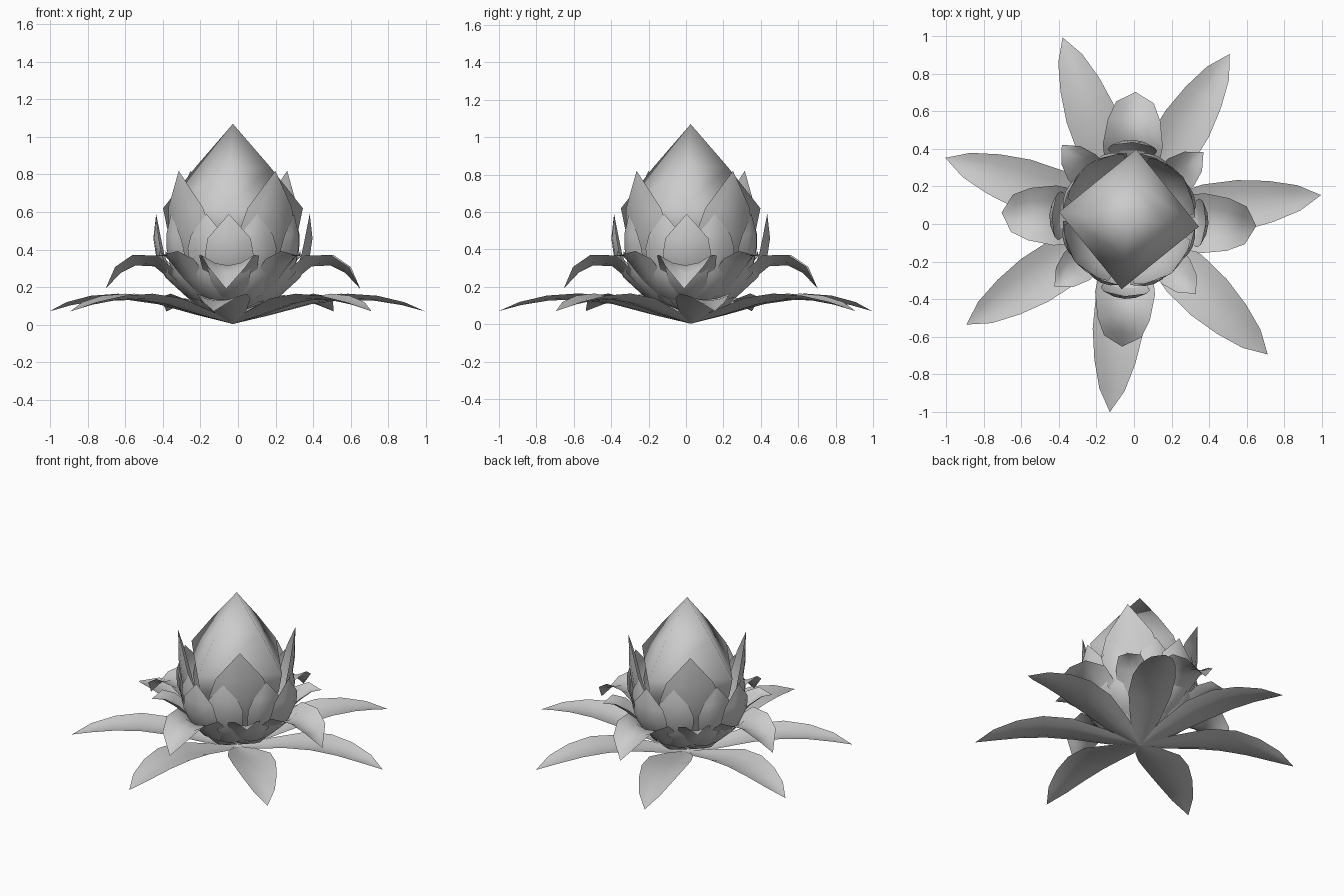
import bpy, bmesh, math
from mathutils import Vector, Matrix

if "Cube" in bpy.data.objects:
    bpy.data.objects.remove(bpy.data.objects["Cube"])

CENTRE = Vector((-0.027, 0.025, 0))


def finish(name, bm):
    me = bpy.data.meshes.new(name)
    bm.to_mesh(me)
    bm.free()
    for p in me.polygons:
        p.use_smooth = True
    ob = bpy.data.objects.new(name, me)
    ob.location = CENTRE
    bpy.context.collection.objects.link(ob)
    return ob


def petal_ring(name, count, start, profile, cup):
    """profile rows: radius, height, half width; last row is the tip."""
    bm = bmesh.new()
    for k in range(count):
        rot = Matrix.Rotation(math.radians(start + 360 * k / count), 4, 'Z')
        rows = []
        for i, (r, z, w) in enumerate(profile):
            a, b = profile[max(i - 1, 0)], profile[min(i + 1, len(profile) - 1)]
            t = Vector((b[0] - a[0], 0, b[1] - a[1])).normalized()
            n = Vector((-t.z, 0, t.x))          # upper / inner side
            mid = Vector((r, 0, z))
            if w == 0:
                rows.append([bm.verts.new(rot @ mid)])
                continue
            row = []
            for s in (-1, -0.5, 0, 0.5, 1):
                p = mid + Vector((0, s * w, 0)) + n * (cup * w * s * s)
                row.append(bm.verts.new(rot @ p))
            rows.append(row)
        for a, b in zip(rows, rows[1:]):
            for j in range(4):
                if len(b) == 1:
                    bm.faces.new((a[j], b[0], a[j + 1]))
                else:
                    bm.faces.new((a[j], b[j], b[j + 1], a[j + 1]))
    bmesh.ops.reverse_faces(bm, faces=bm.faces[:])
    return finish(name, bm)


# spreading outer petals
petal_ring("outer_petals", 7, 7.2, [
    (0.0, 0.003, 0.015), (0.2, 0.05, 0.09), (0.42, 0.108, 0.135), (0.6, 0.132, 0.135),
    (0.76, 0.127, 0.11), (0.91, 0.103, 0.068), (1.033, 0.07, 0)], 0.24)

# drooping second row
petal_ring("drooping_petals", 4, -3, [
    (0.03, 0.03, 0.03), (0.19, 0.09, 0.10), (0.31, 0.22, 0.14), (0.42, 0.31, 0.16),
    (0.52, 0.315, 0.14), (0.6, 0.275, 0.1), (0.68, 0.19, 0)], 0.4)

# curled diagonal row
petal_ring("curled_petals", 4, 42, [
    (0.03, 0.06, 0.03), (0.2, 0.12, 0.08), (0.32, 0.24, 0.10), (0.4, 0.32, 0.1),
    (0.47, 0.365, 0.07), (0.535, 0.365, 0)], 0.4)

# upright cardinal petals
petal_ring("upright_petals", 4, -3, [
    (0.05, 0.08, 0.04), (0.24, 0.14, 0.09), (0.36, 0.25, 0.11), (0.41, 0.36, 0.13),
    (0.425, 0.46, 0.115), (0.41, 0.59, 0)], 0.3)

# close ring of small petals around the cup
petal_ring("cup_petals", 8, 21.5, [
    (0.05, 0.07, 0.04), (0.24, 0.14, 0.09), (0.335, 0.26, 0.11), (0.365, 0.4, 0.12),
    (0.37, 0.48, 0.095), (0.355, 0.59, 0)], 0.3)

# tall petals hugging the bud
petal_ring("tall_petals", 4, 38, [
    (0.05, 0.1, 0.05), (0.2, 0.17, 0.14), (0.3, 0.31, 0.18), (0.345, 0.47, 0.19),
    (0.365, 0.62, 0.15), (0.367, 0.82, 0)], 0.3)

# four-sided closed bud
bm = bmesh.new()
rings = []
for r, z in [(0.12, 0.12), (0.26, 0.32), (0.35, 0.5), (0.375, 0.62), (0.2, 0.84)]:
    rings.append([bm.verts.new((r * math.cos(a), r * math.sin(a), z))
                  for a in (math.radians(-6 + 90 * k) for k in range(4))])
tip = bm.verts.new((0, 0, 1.07))
for a, b in zip(rings, rings[1:]):
    for j in range(4):
        bm.faces.new((a[j], a[(j + 1) % 4], b[(j + 1) % 4], b[j]))
for j in range(4):
    bm.faces.new((rings[-1][j], rings[-1][(j + 1) % 4], tip))
bm.faces.new(rings[0][::-1])
finish("bud", bm)
